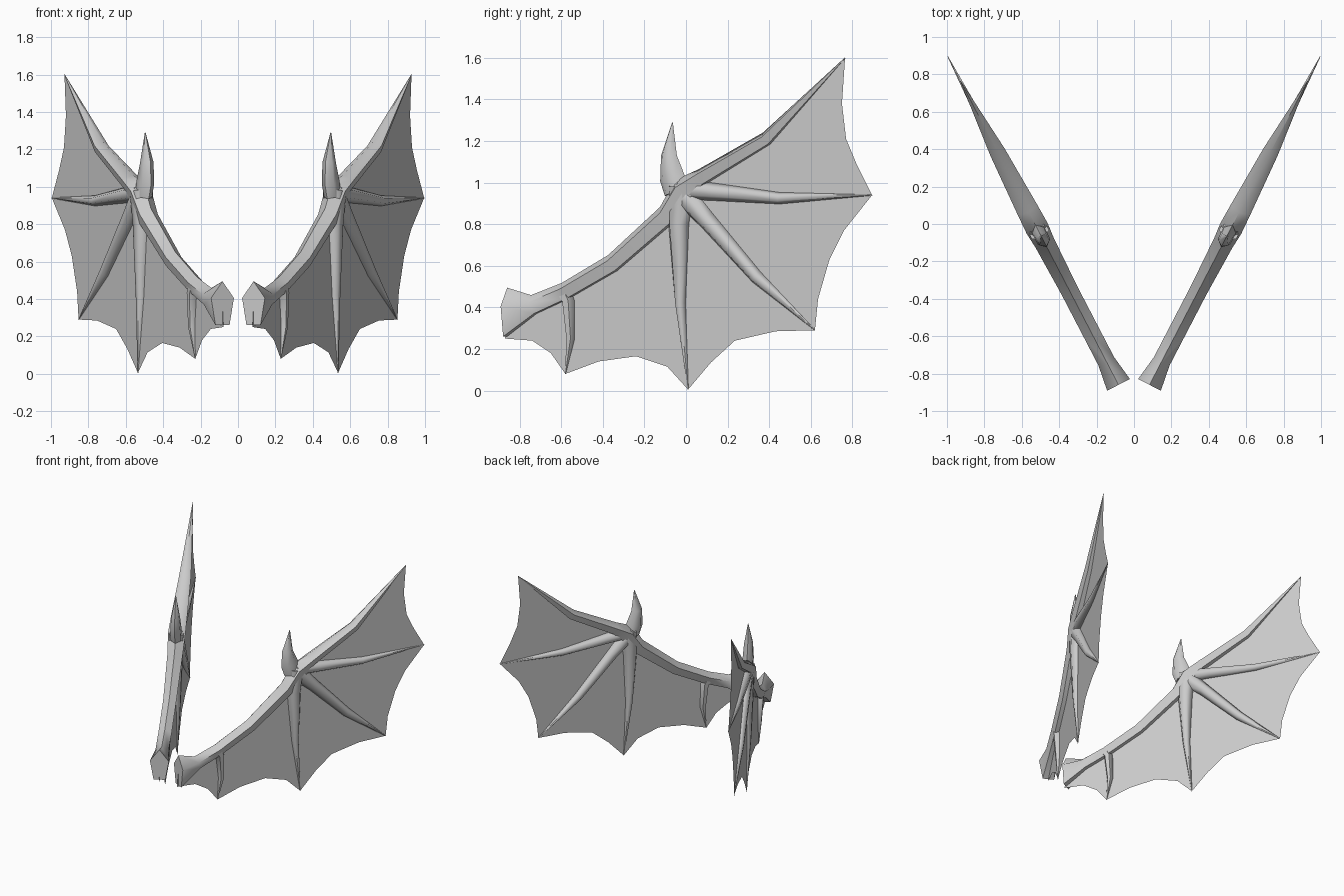
import bpy, bmesh, math
from mathutils import Vector

grey = bpy.data.materials.new("wing grey")
grey.diffuse_color = (0.6, 0.6, 0.6, 1)

RUN = Vector((0.461, 0.887, 0))      # direction along the wing
NORMAL = Vector((0.887, -0.461, 0))  # across the wing
UP = Vector((0, 0, 1))


def at(y, z):
    """Point on the slanted plane of the right wing."""
    return Vector((0.53 + 0.52 * y, y, z))


def finish(name, bm, smooth=True):
    bmesh.ops.recalc_face_normals(bm, faces=bm.faces)
    mesh = bpy.data.meshes.new(name)
    bm.to_mesh(mesh)
    bm.free()
    mesh.materials.append(grey)
    ob = bpy.data.objects.new(name, mesh)
    bpy.context.collection.objects.link(ob)
    ob.modifiers.new("both wings", 'MIRROR').use_mirror_merge = False
    if smooth:
        bpy.ops.object.select_all(action='DESELECT')
        ob.select_set(True)
        bpy.context.view_layer.objects.active = ob
        bpy.ops.object.shade_smooth_by_angle(angle=math.radians(62))


def bone(name, path, sides=6, flat_start=False):
    """Tapered tube; path rows are y, z, half width, half thickness."""
    bm = bmesh.new()
    pts = [at(p[0], p[1]) for p in path]
    rings = []
    for i, (p, row) in enumerate(zip(pts, path)):
        a, b = pts[max(i - 1, 0)], pts[min(i + 1, len(pts) - 1)]
        t = RUN if flat_start and i == 0 else (b - a).normalized()
        side = -RUN * t.dot(UP) + UP * t.dot(RUN)
        ring = []
        for k in range(sides):
            ang = 2 * math.pi * k / sides
            ring.append(bm.verts.new(p + side * row[2] * math.cos(ang)
                                     + NORMAL * row[3] * math.sin(ang)))
        rings.append(ring)
    for r, s in zip(rings, rings[1:]):
        for k in range(sides):
            m = (k + 1) % sides
            bm.faces.new((r[k], r[m], s[m], s[k]))
    bm.faces.new(rings[0])
    bm.faces.new(rings[-1])
    finish(name, bm)


# arm with flared root, running on into the leading finger
bone("arm", [(-0.86, 0.365, 0.13, 0.072), (-0.73, 0.41, 0.052, 0.05),
             (-0.58, 0.475, 0.047, 0.05), (-0.35, 0.61, 0.05, 0.05),
             (-0.09, 0.84, 0.058, 0.058), (-0.01, 0.96, 0.072, 0.066),
             (0.08, 1.025, 0.045, 0.062), (0.39, 1.21, 0.038, 0.045),
             (0.765, 1.6, 0.002, 0.002)], 5, True)

# fingers that stretch the membrane
bone("rear_finger", [(-0.03, 0.97, 0.05, 0.05), (0.14, 0.955, 0.042, 0.045),
                     (0.45, 0.925, 0.028, 0.028), (0.895, 0.94, 0.002, 0.002)])
bone("middle_finger", [(-0.03, 0.96, 0.06, 0.055), (0.1, 0.82, 0.045, 0.045),
                       (0.34, 0.545, 0.033, 0.033), (0.62, 0.29, 0.002, 0.002)])
bone("lower_finger", [(-0.025, 0.98, 0.07, 0.06), (-0.035, 0.8, 0.055, 0.05),
                      (-0.027, 0.42, 0.028, 0.032), (0.01, 0.005, 0.002, 0.002)])
bone("elbow_spur", [(-0.59, 0.48, 0.04, 0.045), (-0.565, 0.43, 0.032, 0.04),
                    (-0.555, 0.25, 0.022, 0.026), (-0.58, 0.08, 0.002, 0.002)])

# claw on the wrist
bone("claw", [(-0.05, 0.95, 0.06, 0.04), (-0.065, 1.02, 0.068, 0.042),
              (-0.082, 1.13, 0.043, 0.034), (-0.065, 1.29, 0.002, 0.002)], 6)

# scalloped membrane, one panel between each pair of bones
panels = [
    [(-0.87, 0.25), (-0.74, 0.24), (-0.65, 0.18), (-0.58, 0.08),
     (-0.56, 0.25), (-0.57, 0.47), (-0.72, 0.41), (-0.86, 0.36)],
    [(-0.58, 0.08), (-0.42, 0.14), (-0.24, 0.165), (-0.09, 0.115), (0.01, 0.005),
     (-0.03, 0.42), (-0.03, 0.9), (-0.1, 0.83), (-0.35, 0.61), (-0.57, 0.47),
     (-0.56, 0.25)],
    [(0.01, 0.005), (0.12, 0.135), (0.235, 0.24), (0.43, 0.285), (0.62, 0.29),
     (0.34, 0.545), (-0.03, 0.94), (-0.03, 0.42)],
    [(0.62, 0.29), (0.635, 0.44), (0.69, 0.63), (0.76, 0.77), (0.895, 0.94),
     (0.45, 0.925), (-0.02, 0.96), (0.34, 0.545)],
    [(0.895, 0.94), (0.82, 1.09), (0.77, 1.21), (0.75, 1.38), (0.765, 1.6),
     (0.39, 1.21), (0.08, 1.03), (-0.02, 0.96), (0.45, 0.925)],
]
bm = bmesh.new()
for panel in panels:
    bm.faces.new([bm.verts.new(at(*p)) for p in panel])
bmesh.ops.remove_doubles(bm, verts=bm.verts, dist=0.001)
bmesh.ops.triangulate(bm, faces=bm.faces, ngon_method='EAR_CLIP')
finish("membrane", bm, smooth=False)
